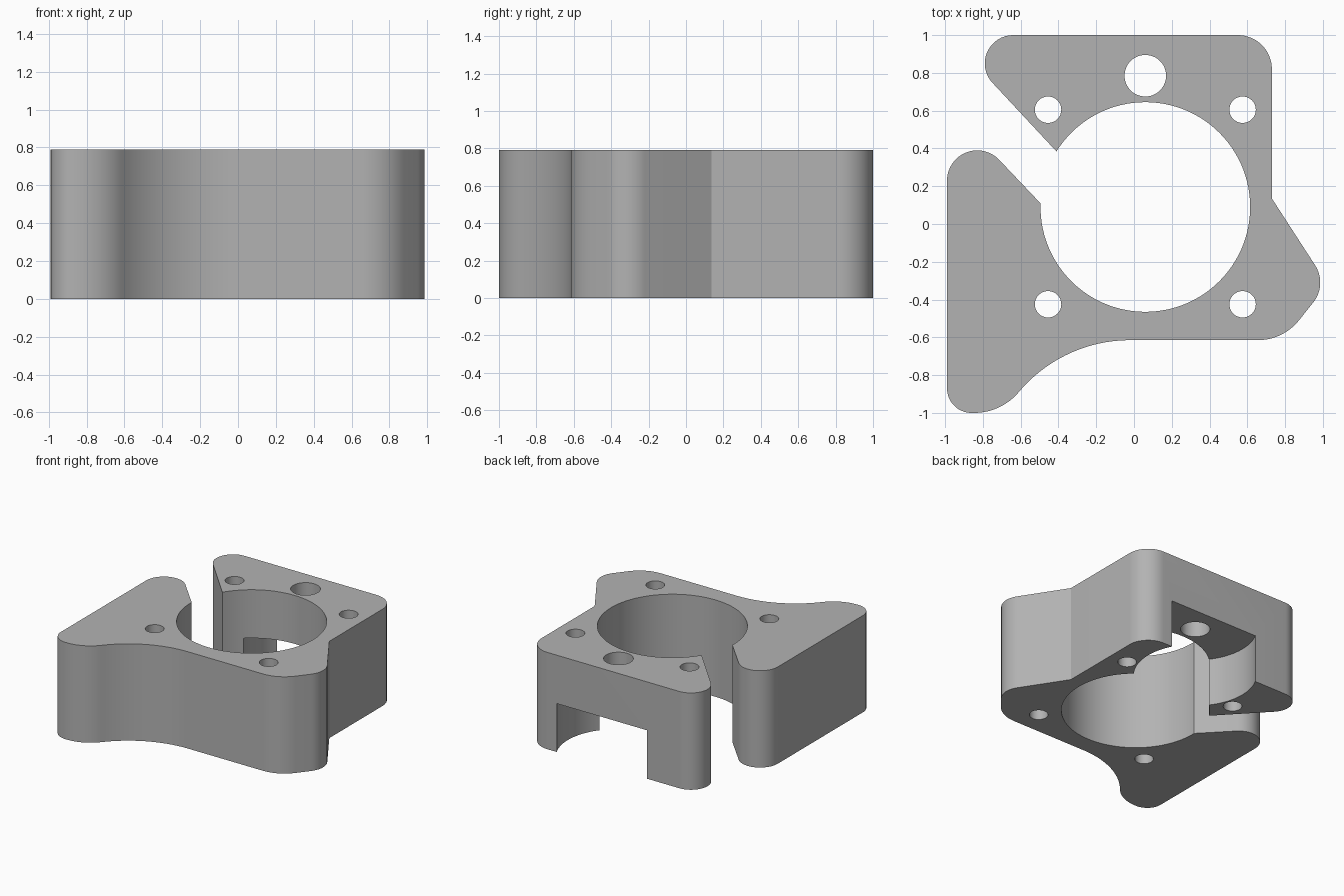
import bpy, bmesh
from math import cos, sin, radians

HEIGHT = 0.79
BORE = (0.06, 0.09)
SHAFT = (0.06, 0.785)

if "Cube" in bpy.data.objects:
    bpy.data.objects.remove(bpy.data.objects["Cube"], do_unlink=True)

grey = bpy.data.materials.new("plain grey")
grey.use_nodes = True
grey.diffuse_color = (0.45, 0.45, 0.45, 1)
grey.node_tree.nodes["Principled BSDF"].inputs["Base Color"].default_value = grey.diffuse_color


def arc(centre, r, start, end, steps=16):
    """Points along an arc, angles in degrees."""
    angles = [radians(start + (end - start) * i / steps) for i in range(steps + 1)]
    return [(centre[0] + r * cos(a), centre[1] + r * sin(a)) for a in angles]


def prism(name, outline, z0, z1):
    """Extrude a closed outline from z0 to z1."""
    bm = bmesh.new()
    base = bm.faces.new([bm.verts.new((x, y, z0)) for x, y in outline])
    top = bmesh.ops.extrude_face_region(bm, geom=[base])["geom"]
    verts = [v for v in top if isinstance(v, bmesh.types.BMVert)]
    bmesh.ops.translate(bm, verts=verts, vec=(0, 0, z1 - z0))
    bmesh.ops.recalc_face_normals(bm, faces=bm.faces)
    mesh = bpy.data.meshes.new(name)
    bm.to_mesh(mesh)
    bm.free()
    obj = bpy.data.objects.new(name, mesh)
    bpy.context.collection.objects.link(obj)
    mesh.materials.append(grey)
    return obj


# Outer outline, counter-clockwise from the lower lip of the slot
outline = (
    arc((-0.83, 0.23), 0.16, 45, 180)               # slot lobe of the side arm
    + arc((-0.86, -0.87), 0.13, 180, 270)           # front corner of the side arm
    + arc((-0.846, -0.692), 0.308, -90, -40)        # toe of the side arm
    + arc((-0.02, -1.385), 0.77, 140, 90, 32)[1:]   # concave front sweep
    + arc((0.655, -0.335), 0.28, -90, -38)          # front left corner
    + arc((0.818, -0.31), 0.168, -38, 33.7)         # pointed ear
    + [(0.73, 0.135)]
    + arc((0.55, 0.82), 0.18, 0, 90)                # back left corner
    + arc((-0.64, 0.85), 0.15, 90, 225)             # back lobe beside the slot
    + arc(BORE, 0.555, 148, -182, 96)               # main bore, open at the slot
)
body = prism("clamp_body", outline, 0, HEIGHT)


def cut(centre, r, z0, z1, steps):
    """Drill a round hole into the body."""
    cutter = prism("hole_cutter", arc(centre, r, 0, 360, steps)[:-1], z0, z1)
    cutter.hide_render = True
    mod = body.modifiers.new("hole", "BOOLEAN")
    mod.operation = "DIFFERENCE"
    mod.solver = "EXACT"
    mod.object = cutter
    bpy.ops.object.modifier_apply(modifier=mod.name)
    bpy.data.objects.remove(cutter, do_unlink=True)


bpy.ops.object.select_all(action="DESELECT")
bpy.context.view_layer.objects.active = body
body.select_set(True)

# Gear pocket under the back wall, then the shaft hole above it
cut(SHAFT, 0.46, -0.1, HEIGHT / 2, 96)
cut(SHAFT, 0.11, -0.1, HEIGHT + 0.1, 48)

# Four screw holes around the bore
for sx in (-1, 1):
    for sy in (-1, 1):
        cut((BORE[0] + sx * 0.515, BORE[1] + sy * 0.515), 0.07, -0.1, HEIGHT + 0.1, 32)

bpy.ops.object.shade_smooth_by_angle(angle=radians(30))
